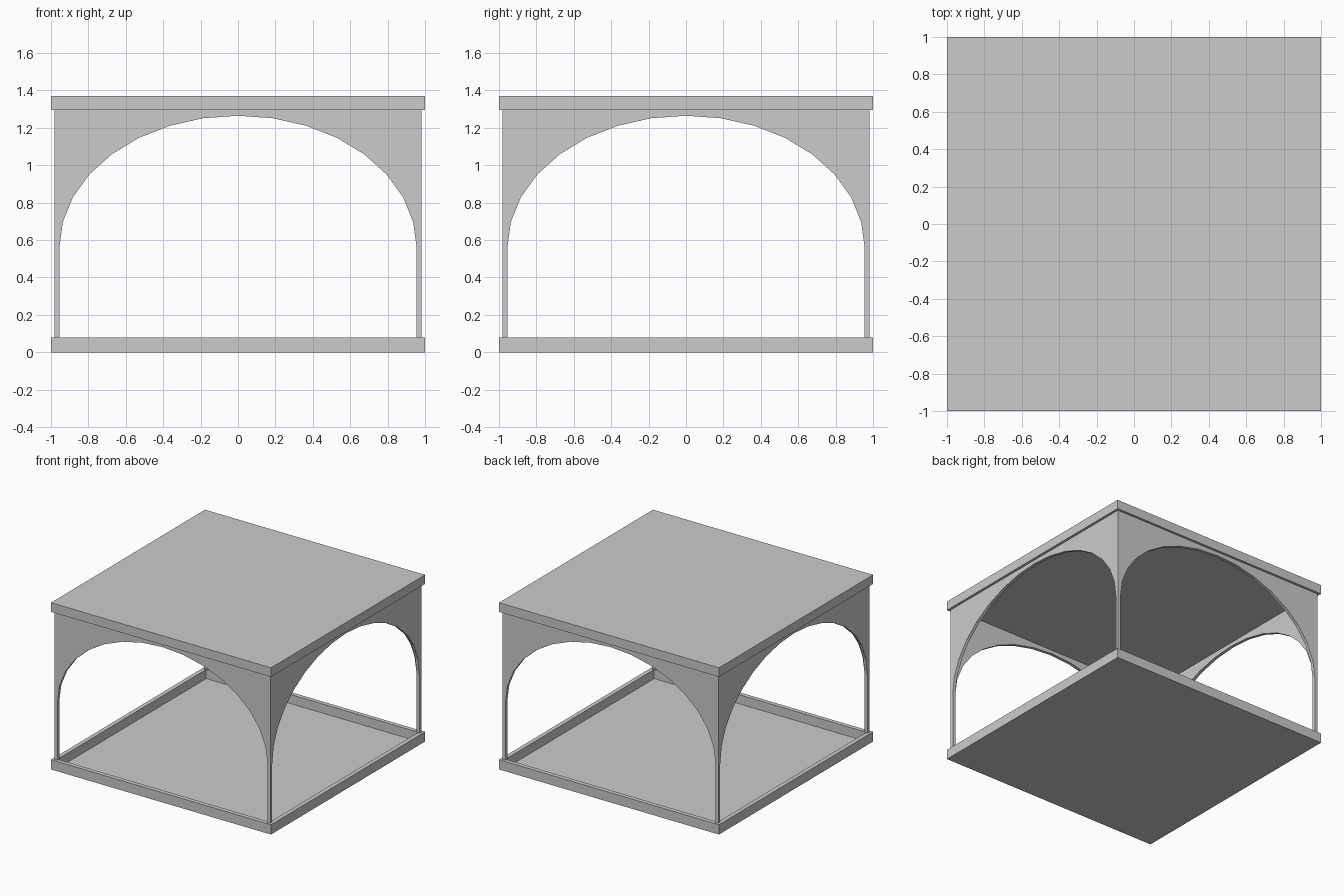
import bpy, bmesh
from math import cos, sin, pi
from mathutils import Matrix

if "Cube" in bpy.data.objects:
    bpy.data.objects.remove(bpy.data.objects["Cube"])


def make_object(name, bm):
    bmesh.ops.recalc_face_normals(bm, faces=bm.faces)
    mesh = bpy.data.meshes.new(name)
    bm.to_mesh(mesh)
    bm.free()
    obj = bpy.data.objects.new(name, mesh)
    bpy.context.collection.objects.link(obj)
    return obj


def slab(name, z0, z1):
    bm = bmesh.new()
    bmesh.ops.create_cube(bm, size=1, matrix=Matrix.Translation((0, 0, (z0 + z1) / 2))
                          @ Matrix.Diagonal((2, 2, z1 - z0, 1)))
    return make_object(name, bm)


def base_tray(height, rim, floor):
    # Box whose top face is inset to a rim and sunk to the floor
    obj = slab("base_tray", 0, height)
    bm = bmesh.new()
    bm.from_mesh(obj.data)
    top = [f for f in bm.faces if f.normal.z > 0.9]
    bmesh.ops.inset_region(bm, faces=top, thickness=rim)
    new = bmesh.ops.extrude_discrete_faces(bm, faces=top)["faces"]
    bmesh.ops.translate(bm, vec=(0, 0, floor - height), verts=new[0].verts)
    bm.to_mesh(obj.data)
    bm.free()


def arch_panel(name, half, turn):
    # Flat wall with a 16-sided half-ellipse opening, given thickness inward
    z0, z1, spring, rx, rz, thick = 0.08, 1.295, 0.56, 0.955, 0.705, 0.025
    arc = [(rx * cos(pi * i / 16), spring + rz * sin(pi * i / 16)) for i in range(17)]
    outline = [(rx, z0)] + arc + [(-rx, z0), (-half, z0), (-half, z1), (half, z1), (half, z0)]
    bm = bmesh.new()
    face = bm.faces.new([bm.verts.new((x, -0.98, z)) for x, z in outline])
    new = bmesh.ops.extrude_face_region(bm, geom=[face])["geom"]
    bmesh.ops.translate(bm, vec=(0, thick, 0),
                        verts=[v for v in new if isinstance(v, bmesh.types.BMVert)])
    bmesh.ops.triangulate(bm, faces=[f for f in bm.faces if len(f.verts) > 4])
    bmesh.ops.rotate(bm, verts=bm.verts, cent=(0, 0, 0), matrix=Matrix.Rotation(turn, 3, 'Z'))
    make_object(name, bm)


# Base with raised rim, and flat roof
base_tray(0.08, 0.05, 0.005)
slab("roof_slab", 1.295, 1.37)

# Four arched walls; side walls sit a hair inside the front and back ones
for i, side in enumerate(("front", "right", "back", "left")):
    arch_panel(side + "_arch_wall", 0.98 if i % 2 == 0 else 0.979, i * pi / 2)
